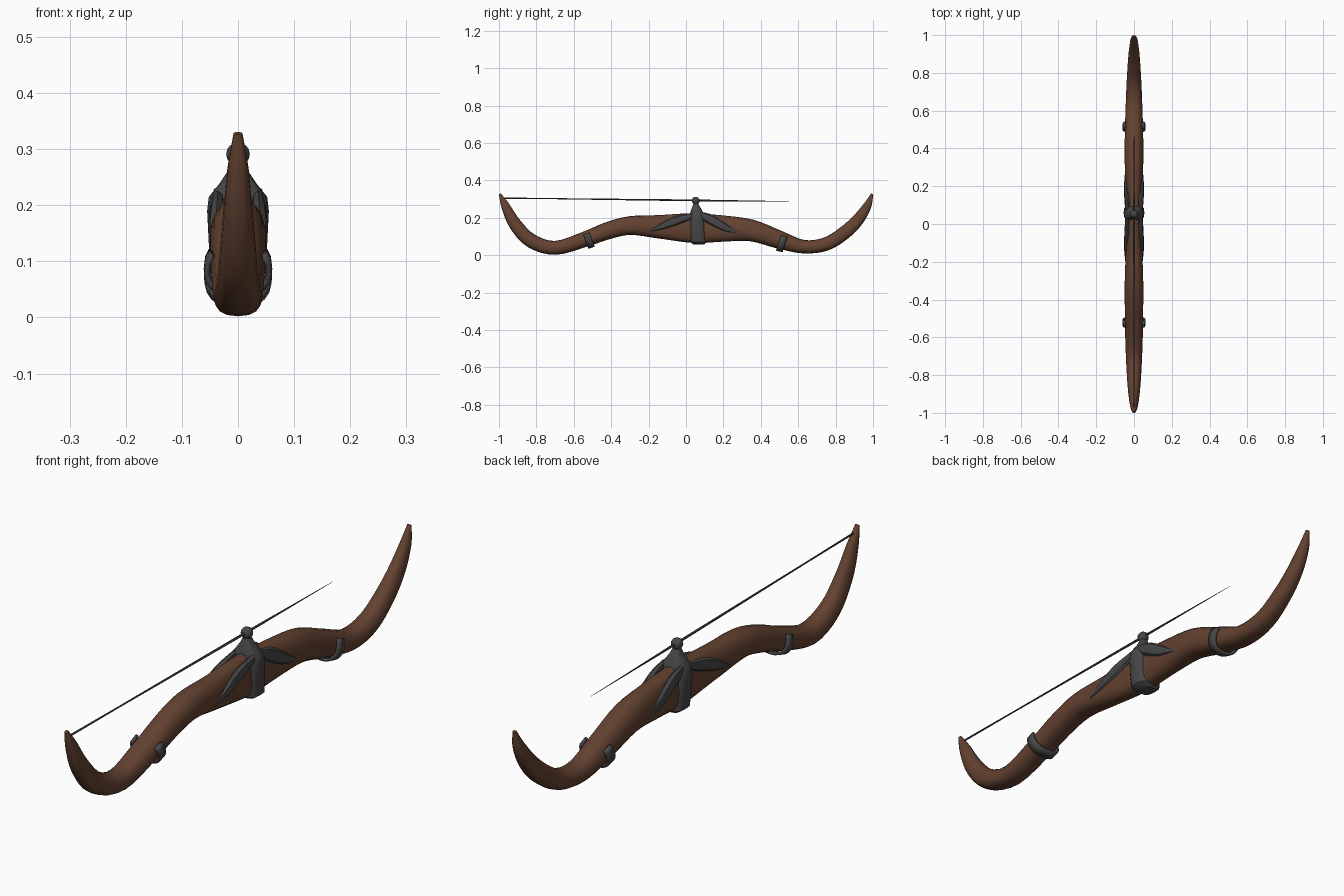
import bpy, math
from mathutils import Vector

if "Cube" in bpy.data.objects:
    bpy.data.objects.remove(bpy.data.objects["Cube"])


def material(name, rgb):
    m = bpy.data.materials.new(name)
    m.diffuse_color = (*rgb, 1)
    m.use_nodes = True
    m.node_tree.nodes["Principled BSDF"].inputs["Base Color"].default_value = m.diffuse_color
    return m


WOOD = material("brown wood", (0.125, 0.054, 0.030))
GREY = material("dark grey binding", (0.062, 0.062, 0.064))


def spline(keys, steps):
    """Catmull-Rom interpolation through key tuples."""
    pts = [Vector(k) for k in keys]
    pts = [2 * pts[0] - pts[1]] + pts + [2 * pts[-1] - pts[-2]]
    out = []
    for i in range(1, len(pts) - 2):
        a, b, c, d = pts[i - 1:i + 3]
        for s in range(steps):
            t = s / steps
            out.append(0.5 * (2 * b + (c - a) * t + (2 * a - 5 * b + 4 * c - d) * t * t
                              + (3 * b - a - 3 * c + d) * t ** 3))
    out.append(pts[-2])
    return out


def loft(name, rings, mat, closed=True, angle=40):
    """Skin a list of rings; closed rings get end caps."""
    n = len(rings[0])
    verts = [v for r in rings for v in r]
    faces = []
    for i in range(len(rings) - 1):
        for j in range(n if closed else n - 1):
            k = (j + 1) % n
            faces.append((i * n + j, i * n + k, (i + 1) * n + k, (i + 1) * n + j))
    if closed:
        faces.append(tuple(reversed(range(n))))
        faces.append(tuple(range(len(verts) - n, len(verts))))
    me = bpy.data.meshes.new(name)
    me.from_pydata(verts, [], faces)
    me.materials.append(mat)
    import bmesh
    bm = bmesh.new()
    bm.from_mesh(me)
    bmesh.ops.recalc_face_normals(bm, faces=bm.faces)
    bm.to_mesh(me)
    bm.free()
    ob = bpy.data.objects.new(name, me)
    bpy.context.collection.objects.link(ob)
    bpy.ops.object.select_all(action='DESELECT')
    bpy.context.view_layer.objects.active = ob
    ob.select_set(True)
    bpy.ops.object.shade_smooth_by_angle(angle=math.radians(angle))
    return ob


def squircle(a, p=0.8):
    c, s = math.cos(a), math.sin(a)
    return math.copysign(abs(c) ** p, c), math.copysign(abs(s) ** p, s)


# Bow centreline: y, z, half depth, half width
BOW = [(-.995, .328, .006, .008), (-.965, .262, .023, .019), (-.915, .168, .034, .028),
       (-.83, .078, .038, .036), (-.70, .039, .037, .043), (-.54, .085, .041, .048),
       (-.42, .130, .046, .049), (-.30, .158, .050, .050), (-.15, .152, .062, .048),
       (0, .146, .077, .044), (.08, .143, .078, .044), (.20, .142, .070, .047),
       (.35, .132, .058, .050), (.50, .082, .048, .048), (.63, .045, .036, .044),
       (.75, .060, .036, .039), (.85, .122, .036, .033), (.92, .190, .032, .027),
       (.97, .265, .022, .019), (.995, .328, .006, .008)]
PATH = spline(BOW, 4)


def bow_ring(i, angles, grow=0.0):
    y, z, d, w = PATH[i]
    p, q = PATH[max(i - 1, 0)], PATH[min(i + 1, len(PATH) - 1)]
    t = Vector((0, q[0] - p[0], q[1] - p[1])).normalized()
    up = Vector((0, -t.z, t.y))
    pinch = 0.15 * max(0, 1 - abs(y) / .35)      # hollowed sides at the grip
    ring = []
    for a in angles:
        c, s = squircle(a)
        x = c * (w + grow) * (1 - pinch * (1 - abs(s)))
        x *= 1 - 0.18 * max(0, s)                # narrower top
        ring.append(Vector((x, y, z)) + up * s * (d + grow))
    return ring


# Bow stave
full = [2 * math.pi * k / 16 for k in range(16)]
loft("bow_stave", [bow_ring(i, full) for i in range(len(PATH))], WOOD)

# Limb straps wrapped around the lower face
for side, y0 in (("front", -.53), ("back", .51)):
    arc = [math.radians(-205 + 230 * k / 14) for k in range(15)]
    ids = [i for i, p in enumerate(PATH) if abs(p[0] - y0) < .043]
    strap = loft("limb_strap_" + side, [bow_ring(i, arc, .003) for i in ids], GREY, closed=False)
    sol = strap.modifiers.new("thickness", 'SOLIDIFY')
    sol.thickness = .010
    sol.offset = 1

# Grip band: z, half x, y centre, half y
BAND = [(.058, .030, .068, .030), (.070, .047, .066, .042), (.13, .052, .062, .042),
        (.19, .055, .060, .040), (.215, .052, .058, .036), (.240, .032, .056, .030),
        (.258, .020, .054, .020), (.285, .009, .052, .010)]
rings = []
for z, hx, yc, hy in BAND:
    ring = []
    for a in full:
        c, s = squircle(a, .6)
        ring.append(Vector((c * hx, yc + s * hy, z)))
    rings.append(ring)
loft("grip_band", rings, GREY)

# Knob that holds the string
bpy.ops.mesh.primitive_uv_sphere_add(segments=12, ring_count=8, radius=.021, location=(0, .052, .291))
knob = bpy.context.object
knob.name = "string_knob"
knob.data.materials.append(GREY)
bpy.ops.object.shade_smooth_by_angle(angle=math.radians(40))

# Leaf-shaped wraps on both sides of the grip: y, z, x, half width, half thickness
LEAVES = {"front": [(.04, .213, .036, .014, .010), (-.05, .186, .037, .024, .014),
                    (-.12, .158, .040, .019, .013), (-.195, .128, .044, .003, .003)],
          "back": [(.07, .218, .036, .016, .010), (.13, .192, .037, .026, .014),
                   (.20, .152, .040, .022, .013), (.285, .115, .044, .003, .003)]}
for end, keys in LEAVES.items():
    for side, sx in (("right", 1), ("left", -1)):
        pts = spline(keys, 4)
        rings = []
        for i, (y, z, x, w, th) in enumerate(pts):
            p, q = pts[max(i - 1, 0)], pts[min(i + 1, len(pts) - 1)]
            t = Vector((0, q[0] - p[0], q[1] - p[1])).normalized()
            n = Vector((0, -t.z, t.y))
            rings.append([Vector((sx * (x + th * math.cos(a)), y, z)) + n * w * math.sin(a)
                          for a in full[::2]])
        loft(f"grip_leaf_{end}_{side}", rings, GREY, angle=35)

# Bowstring tapering towards its loose end
STRING = [(-.985, .305, .004), (-.7, .302, .003), (.05, .293, .005), (.55, .288, .0006)]
loft("bowstring", [[Vector((r * math.cos(a), y, z + r * math.sin(a))) for a in full[::3]]
                   for y, z, r in STRING], GREY)
